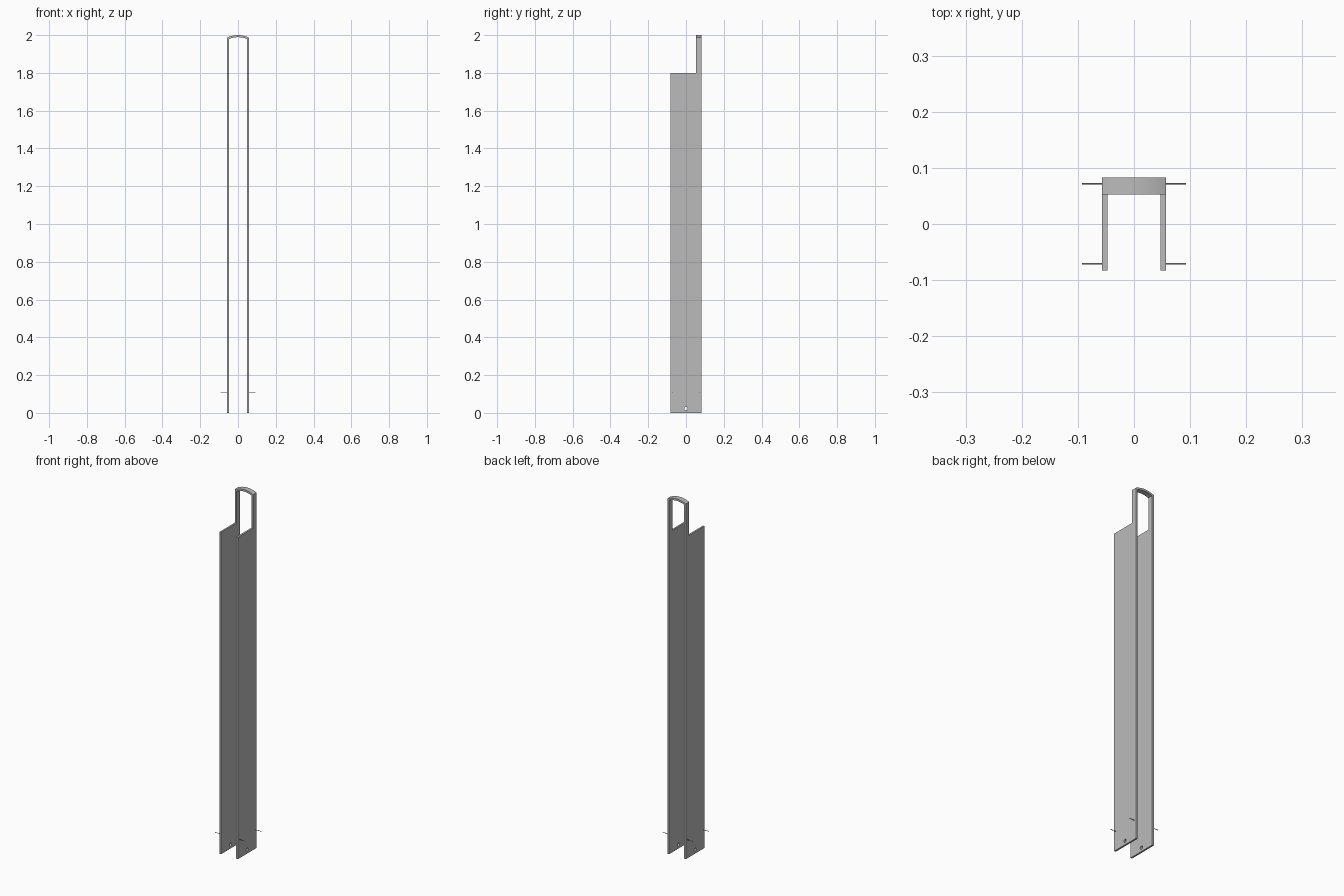
import bpy, bmesh, math
from mathutils import Vector

cube = bpy.data.objects.get("Cube")
if cube:
    bpy.data.objects.remove(cube, do_unlink=True)

grey = bpy.data.materials.new("plain grey")
grey.use_nodes = True
grey.diffuse_color = (0.5, 0.5, 0.5, 1)
grey.node_tree.nodes["Principled BSDF"].inputs["Base Color"].default_value = (0.5, 0.5, 0.5, 1)

HALF_W, THICK = 0.057, 0.01
FRONT, BACK, STRAP = -0.083, 0.083, 0.053
SHOULDER, TOP = 1.987, 2.0


def finish(bm, name):
    bmesh.ops.recalc_face_normals(bm, faces=bm.faces)
    mesh = bpy.data.meshes.new(name)
    bm.to_mesh(mesh)
    bm.free()
    mesh.materials.append(grey)
    obj = bpy.data.objects.new(name, mesh)
    bpy.context.collection.objects.link(obj)
    return obj


def extrude(name, outline, offset):
    """Extrude a closed outline of 3D points along an offset."""
    bm = bmesh.new()
    face = bm.faces.new([bm.verts.new(p) for p in outline])
    out = bmesh.ops.extrude_face_region(bm, geom=[face])
    moved = [v for v in out["geom"] if isinstance(v, bmesh.types.BMVert)]
    bmesh.ops.translate(bm, verts=moved, vec=Vector(offset))
    return finish(bm, name)


def rod(name, x0, x1, y, z, radius, sides):
    """Cylinder lying along x."""
    ring = [(x0, y + radius * math.cos(math.tau * i / sides),
             z + radius * math.sin(math.tau * i / sides)) for i in range(sides)]
    return extrude(name, ring, (x1 - x0, 0, 0))


# Cutter for the small hole low in both plates
cutter = rod("hole_cutter", -0.1, 0.1, 0, 0.022, 0.009, 16)
cutter.hide_render = True
cutter.hide_viewport = True

# Side plates, each with a narrow strap rising at the back
profile = [(FRONT, 0), (BACK, 0), (BACK, 1.981), (STRAP, 1.981), (STRAP, 1.8), (FRONT, 1.8)]
for side, s in (("left", 1), ("right", -1)):
    plate = extrude(side + "_plate", [(s * HALF_W, y, z) for y, z in profile], (-s * THICK, 0, 0))
    hole = plate.modifiers.new("hole", "BOOLEAN")
    hole.operation = "DIFFERENCE"
    hole.solver = "EXACT"
    hole.object = cutter

    # Thin pins on the outer face
    for place, y in (("front", -0.071), ("back", 0.072)):
        rod(f"{side}_{place}_pin", s * (HALF_W - 0.002), s * 0.093, y, 0.106, 0.0015, 8)

# Shallow arched bridge joining the two straps
STEPS = 16
xs = [HALF_W * (2 * i / STEPS - 1) for i in range(STEPS + 1)]


def arch(x):
    return TOP - (TOP - SHOULDER) * (x / HALF_W) ** 2


outline = [(x, STRAP, arch(x)) for x in xs]
outline += [(x, STRAP, arch(x) - 0.011) for x in reversed(xs)]
bridge = extrude("top_bridge", outline, (0, BACK - STRAP, 0))

bpy.ops.object.select_all(action="DESELECT")
bridge.select_set(True)
bpy.context.view_layer.objects.active = bridge
bpy.ops.object.shade_smooth_by_angle(angle=math.radians(30))
